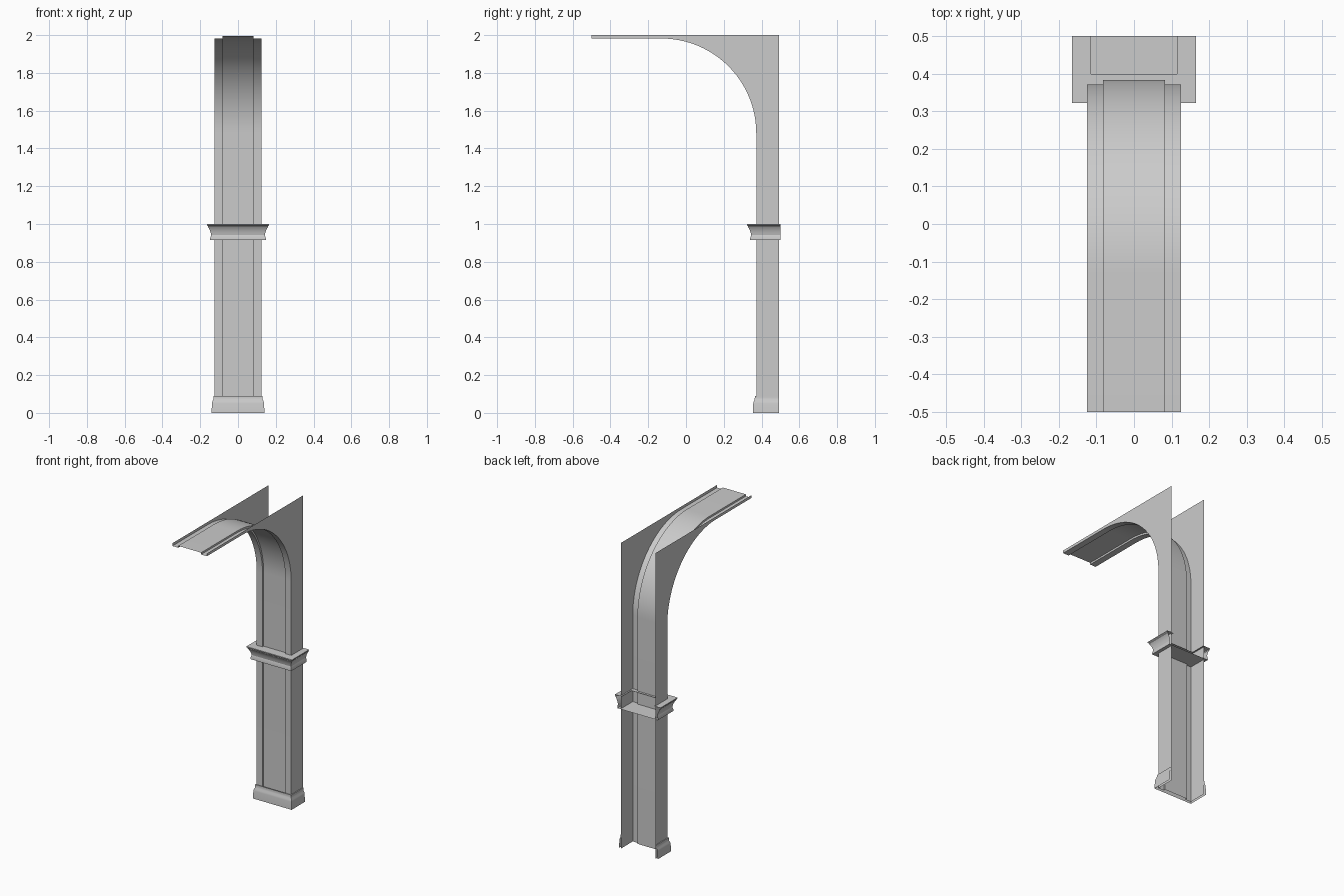
import bpy, bmesh, math

cube = bpy.data.objects.get("Cube")
if cube:
    bpy.data.objects.remove(cube, do_unlink=True)

# Single plain stone material
stone = bpy.data.materials.new("grey_stone")
stone.use_nodes = True
colour = (0.6, 0.6, 0.6, 1)
stone.diffuse_color = colour
stone.node_tree.nodes["Principled BSDF"].inputs["Base Color"].default_value = colour

HALF = 0.125      # half width of the pilaster
FRONT = 0.372     # front face of the shaft
BACK = 0.492      # open back edge
SPRING = 1.48     # height where the arch begins
CROWN = 1.982     # underside of the arch at the top
RADIUS = CROWN - SPRING


def make_object(name, verts, faces, smooth=True):
    mesh = bpy.data.meshes.new(name)
    mesh.from_pydata(verts, [], faces)
    mesh.materials.append(stone)
    obj = bpy.data.objects.new(name, mesh)
    bpy.context.collection.objects.link(obj)
    if smooth:
        bpy.ops.object.select_all(action='DESELECT')
        obj.select_set(True)
        bpy.context.view_layer.objects.active = obj
        bpy.ops.object.shade_smooth_by_angle(angle=math.radians(30))
    return obj


def grid_faces(rows, cols, flip=False):
    faces = []
    for r in range(rows - 1):
        for c in range(cols - 1):
            a = r * cols + c
            quad = (a, a + 1, a + cols + 1, a + cols)
            faces.append(quad[::-1] if flip else quad)
    return faces


# Side path of shaft and arch: (y, z, normal y, normal z)
path = [(FRONT, 0, 1, 0)]
STEPS = 24
for i in range(STEPS + 1):
    a = math.pi / 2 * i / STEPS
    c, s = math.cos(a), math.sin(a)
    path.append((FRONT - RADIUS + RADIUS * c, SPRING + RADIUS * s, c, s))
path.append((-0.5, CROWN, 0, 1))

# Shaft and arch face with a sunken centre panel
section = [(-HALF, 0), (-0.083, 0), (-0.083, 0.012),
           (0.083, 0.012), (0.083, 0), (HALF, 0)]
verts = [(x, y + d * ny, z + d * nz) for y, z, ny, nz in path for x, d in section]
make_object("shaft_and_arch_face", verts, grid_faces(len(path), len(section)))

# Flat side panels filling the corner above the arch
outline = [(y, z) for y, z, _, _ in path] + [(-0.5, 2), (BACK, 2), (BACK, 0)]
for name, x in (("right_side_panel", -HALF), ("left_side_panel", HALF)):
    order = list(range(len(outline)))
    if x > 0:
        order.reverse()
    make_object(name, [(x, y, z) for y, z in outline], [order], smooth=False)


def moulding(name, profile, front, back):
    """Sweep an (outset, height) profile around the front and both sides."""
    verts = []
    for out, z in profile:
        w, f = HALF + out, front - out
        verts += [(w, back, z), (w, f, z), (-w, f, z), (-w, back, z)]
    return make_object(name, verts, grid_faces(len(profile), 4, flip=True))


# Base moulding: plinth with a small cove above
moulding("base_moulding",
         [(0.015, 0), (0.013, 0.05), (0.011, 0.06), (0.006, 0.07),
          (0.005, 0.08), (0.005, 0.09), (0, 0.09)], FRONT - 0.003, BACK)

# Collar moulding: fillet, neck and flared cove
moulding("collar_moulding",
         [(0.022, 0.915), (0.022, 0.925), (0.017, 0.942), (0.018, 0.946),
          (0.020, 0.955), (0.024, 0.967), (0.030, 0.979), (0.035, 0.986),
          (0.035, 0.99), (0.04, 0.995), (0.04, 1.0)], 0.362, 0.5)

# Collar top lip: flat ring open at the back
lip = []
for w, f in ((HALF + 0.04, 0.322), (0.115, 0.4)):
    lip += [(w, 0.5, 1), (w, f, 1), (-w, f, 1), (-w, 0.5, 1)]
make_object("collar_top", lip, grid_faces(2, 4, flip=True), smooth=False)

# Collar underside plate
w = HALF + 0.022
make_object("collar_underside",
            [(w, 0.5, 0.915), (w, 0.34, 0.915), (-w, 0.34, 0.915), (-w, 0.5, 0.915)],
            [(0, 1, 2, 3)], smooth=False)
